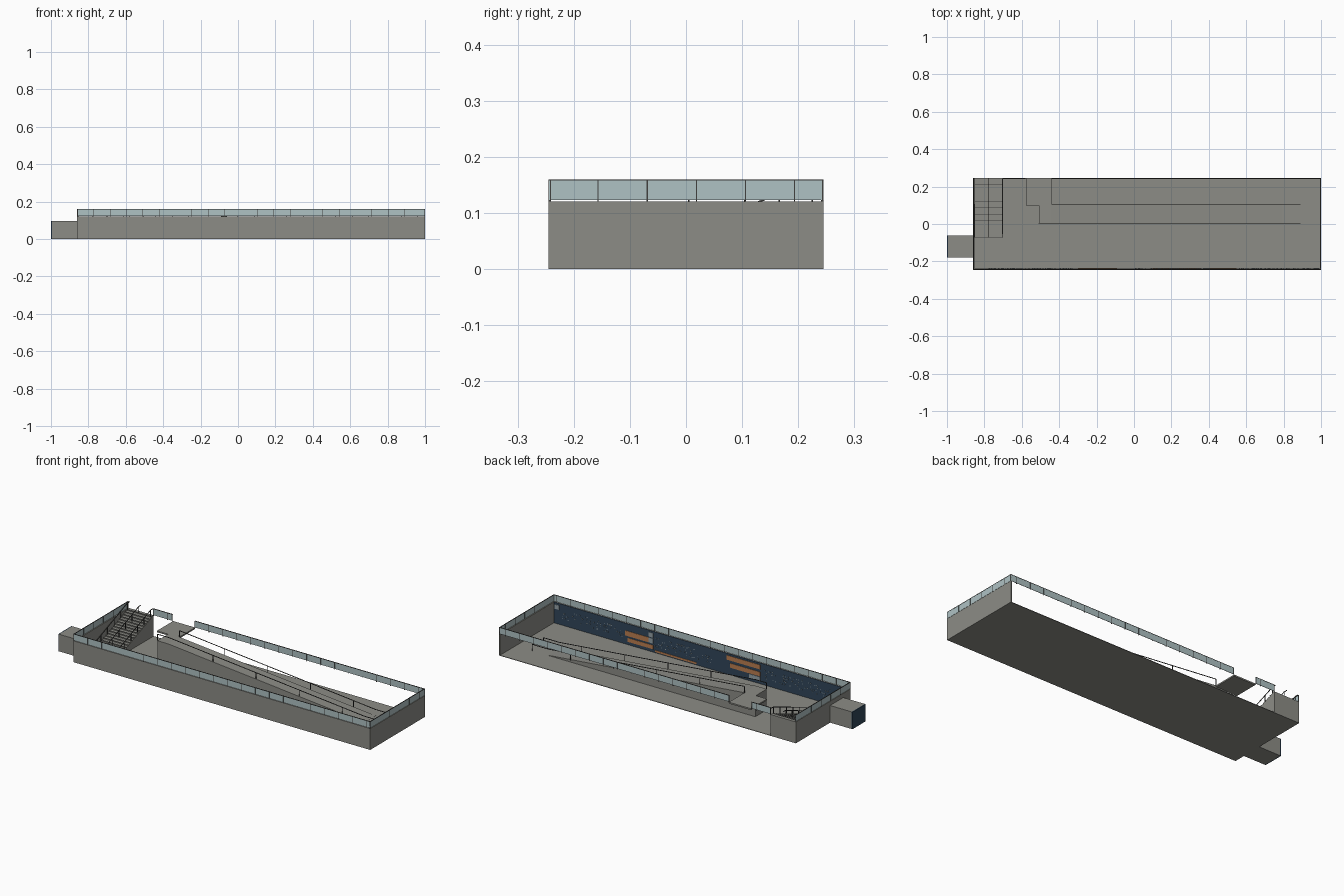
import bpy, bmesh, random
from mathutils import Vector

random.seed(4)
cube = bpy.data.objects.get("Cube")
if cube:
    bpy.data.objects.remove(cube)


def material(name, r, g, b):
    m = bpy.data.materials.new(name)
    m.use_nodes = True
    m.diffuse_color = (r, g, b, 1)
    m.node_tree.nodes["Principled BSDF"].inputs["Base Color"].default_value = (r, g, b, 1)
    return m


concrete = material("concrete grey", .265, .265, .24)
glass = material("pale glass", .43, .54, .55)
metal = material("dark metal", .05, .05, .048)
navy = material("navy facade", .03, .06, .1)
orange = material("orange panel", .5, .21, .08)
pale = material("pale panel", .3, .36, .39)


def box(bm, lo, hi):
    verts = bmesh.ops.create_cube(bm, size=1)["verts"]
    lo, hi = Vector(lo), Vector(hi)
    for v in verts:
        v.co = (lo + hi) / 2 + v.co * (hi - lo)


def bar(bm, a, b, t=.004):
    """Square bar between two points lying in one vertical plane."""
    a, b = Vector(a), Vector(b)
    verts = bmesh.ops.create_cube(bm, size=1)["verts"]
    d = b - a
    rot = d.to_track_quat('X', 'Z')
    for v in verts:
        v.co = (a + b) / 2 + rot @ Vector((v.co.x * d.length, v.co.y * t, v.co.z * t))


def finish(name, bm, mat):
    bmesh.ops.recalc_face_normals(bm, faces=bm.faces)
    me = bpy.data.meshes.new(name)
    bm.to_mesh(me)
    bm.free()
    me.materials.append(mat)
    ob = bpy.data.objects.new(name, me)
    bpy.context.collection.objects.link(ob)
    return ob


def boxes(name, mat, *pairs):
    bm = bmesh.new()
    for lo, hi in pairs:
        box(bm, lo, hi)
    return finish(name, bm, mat)


def prism(name, mat, profile, axis, start, end):
    """Extrude a (horizontal, z) profile along x or y."""
    bm = bmesh.new()
    pts = [(start, p, z) if axis == 'x' else (p, start, z) for p, z in profile]
    face = bm.faces.new([bm.verts.new(p) for p in pts])
    out = bmesh.ops.extrude_face_region(bm, geom=[face])["geom"]
    move = Vector((end - start, 0, 0) if axis == 'x' else (0, end - start, 0))
    for v in out:
        if isinstance(v, bmesh.types.BMVert):
            v.co += move
    return finish(name, bm, mat)


X0, X1, Y, TOP, RAIL, T = -.86, 1.0, .245, .121, .16, .006

# Sunken court: floor and three retaining walls, back left open
boxes("floor", concrete, ((X0, -Y, 0), (X1, Y, .003)))
boxes("front_wall", concrete, ((X0, -Y, 0), (X1, -Y + T, TOP)))
boxes("side_walls", concrete,
      ((X0, -Y, 0), (X0 + T, Y, TOP)), ((X1 - T, -Y, 0), (X1, Y, TOP)))

# Entrance passage with glazed end
boxes("passage", concrete, ((-.995, -.18, 0), (X0, -.062, .097)))
boxes("passage_door", navy, ((-1, -.18, 0), (-.995, -.062, .097)))

# Facade on the inner side of the front wall
f = -Y + T
boxes("facade", navy, ((X0 + T, f, .003), (X1 - T, f + .002, TOP)))


def panels(name, mat, *rects):
    boxes(name, mat, *[((a, f, c), (b, f + .004, d)) for a, b, c, d in rects])


panels("orange_panels", orange,
       (.4, .547, .052, .08), (.37, .53, .02, .042), (.1, .36, .008, .018),
       (-.3, -.09, .085, .11), (-.3, -.11, .045, .07))
panels("pale_panels", pale,
       (.37, .4, .085, .11), (.37, .4, .052, .08),
       (-.3, -.23, .02, .042), (.96, .99, .085, .11))
specks = []
for lo, hi, count in ((.56, .95, 60), (.0, .36, 60), (-.78, -.33, 80)):
    for i in range(count):
        x = random.uniform(lo, hi)
        z = random.choice((.04, .055, .07, .085)) + random.uniform(-.003, .003)
        specks.append((x, x + .004, z, z + .004))
panels("facade_specks", pale, *specks)


# Glass balustrades around the rim
def balustrade(name, a, b, spacing=.0875):
    a, b = Vector(a), Vector(b)
    along = (b - a).normalized()
    side = Vector((abs(along.y), abs(along.x), 0))
    pane, frame = bmesh.new(), bmesh.new()

    def strip(bm, p, q, z0, z1, w):
        lo, hi = p - side * w, q + side * w
        box(bm, (lo.x, lo.y, z0), (hi.x, hi.y, z1))

    strip(pane, a, b, TOP + .002, RAIL - .002, .001)
    strip(frame, a, b, RAIL - .002, RAIL, .002)
    length = (b - a).length
    steps = [i * spacing for i in range(int(length / spacing) + 1)] + [length - .003]
    for s in steps:
        p = a + along * s
        strip(frame, p, p + along * .002, TOP - .002, RAIL, .002)
    finish(name + "_glass", pane, glass)
    finish(name + "_frame", frame, metal)


e = .002
balustrade("front_balustrade", (X0, -Y + e, 0), (X1, -Y + e, 0))
balustrade("left_balustrade", (X1 - e, -Y, 0), (X1 - e, Y, 0))
balustrade("right_balustrade", (X0 + e, -Y, 0), (X0 + e, Y, 0))
balustrade("back_balustrade_long", (-.44, Y - e, 0), (X1, Y - e, 0))
balustrade("back_balustrade_short", (-.70, Y - e, 0), (-.58, Y - e, 0))

# Ramp with a bridge slab reaching the back edge
prism("ramp", concrete,
      [(-.508, 0), (.79, 0), (.79, .004), (-.44, TOP), (-.508, TOP)], 'y', .003, .105)
boxes("bridge_slab", concrete, ((-.578, .105, TOP - .008), (-.44, Y, TOP)),
      ((-.578, .1, TOP - .008), (-.508, .105, TOP)))


def ramp_z(x):
    return max(.003, min(TOP, TOP * (.79 - x) / 1.23))


H = .036
bm = bmesh.new()
for y, start in ((.105, -.44), (.005, -.508)):
    stops = [start, -.44, .79, .89]
    for a, b in zip(stops, stops[1:]):
        if b > a:
            bar(bm, (a, y, ramp_z(a) + H), (b, y, ramp_z(b) + H), .003)
    for x in [start] + [-.16 + .27 * i for i in range(4)] + [.89]:
        bar(bm, (x, y, ramp_z(x)), (x, y, ramp_z(x) + H), .003)
finish("ramp_handrails", bm, metal)

# Stairs climbing to the back edge
N, Y0 = 18, -.07
run, rise = (Y - Y0) / N, TOP / N
profile = [(Y, 0), (Y0, 0)]
for i in range(N):
    profile += [(Y0 + i * run, (i + 1) * rise), (Y0 + (i + 1) * run, (i + 1) * rise)]
prism("stairs", concrete, profile, 'x', X0 + T, -.70)

# Stair nosings and three handrails
boxes("stair_nosings", metal, *[
    ((X0 + T, Y0 + i * run - .001, (i + 1) * rise - .002),
     (-.70, Y0 + i * run, (i + 1) * rise)) for i in range(N)])
bm = bmesh.new()
for x in (-.851, -.78, -.705):
    bar(bm, (x, Y0, rise + H), (x, Y - .02, TOP + H), .003)
    bar(bm, (x, Y - .02, TOP + H), (x, Y, TOP + H), .003)
    for k in range(6):
        t = k / 5
        y, z = Y0 + t * (Y - .02 - Y0), rise + t * (TOP - rise)
        bar(bm, (x, y, z - .004), (x, y, z + H), .003)
finish("stair_handrails", bm, metal)
